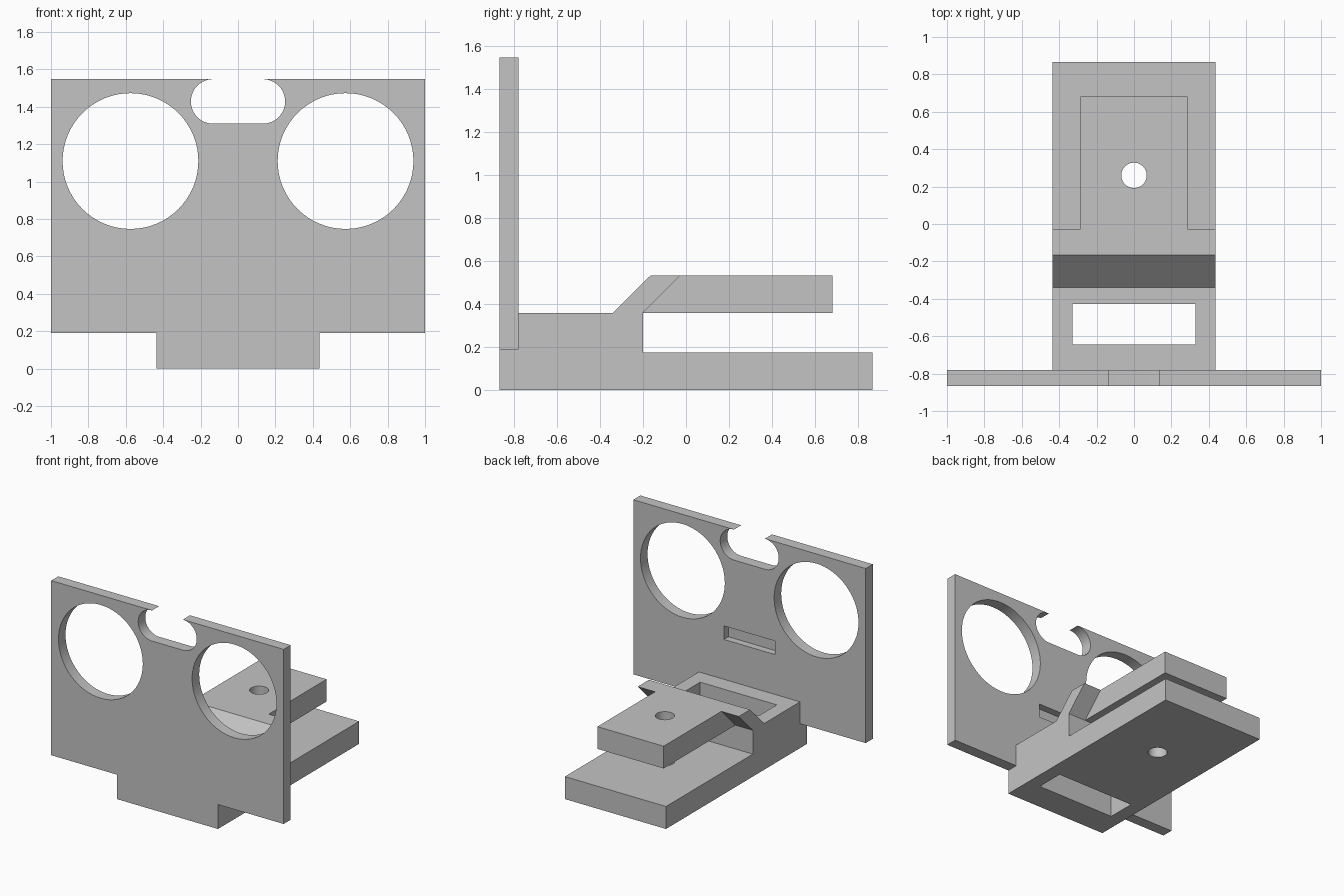
import bpy, bmesh
from math import sin, cos, pi
from mathutils import Vector

cube = bpy.data.objects.get("Cube")
if cube:
    bpy.data.objects.remove(cube, do_unlink=True)

grey = bpy.data.materials.new("plain grey")
grey.use_nodes = True
grey.diffuse_color = (0.55, 0.55, 0.55, 1)
grey.node_tree.nodes["Principled BSDF"].inputs["Base Color"].default_value = grey.diffuse_color


def extrude(name, profile, to_3d, start, end):
    """Solid made by sweeping a closed 2D profile from start to end."""
    bm = bmesh.new()
    face = bm.faces.new([bm.verts.new(to_3d(a, b, start)) for a, b in profile])
    offset = Vector(to_3d(0, 0, end)) - Vector(to_3d(0, 0, start))
    moved = bmesh.ops.extrude_face_region(bm, geom=[face], use_keep_orig=True)["geom"]
    bmesh.ops.translate(bm, vec=offset, verts=[v for v in moved if isinstance(v, bmesh.types.BMVert)])
    bmesh.ops.recalc_face_normals(bm, faces=bm.faces)
    mesh = bpy.data.meshes.new(name)
    bm.to_mesh(mesh)
    bm.free()
    mesh.materials.append(grey)
    obj = bpy.data.objects.new(name, mesh)
    bpy.context.collection.objects.link(obj)
    return obj


def along_x(y, z, x): return (x, y, z)
def along_y(x, z, y): return (x, y, z)
def along_z(x, y, z): return (x, y, z)


def arc(cx, cy, r, a0, a1, n):
    return [(cx + r * cos(a0 + (a1 - a0) * i / n), cy + r * sin(a0 + (a1 - a0) * i / n))
            for i in range(n + 1)]


def circle(cx, cy, r, n=64):
    return arc(cx, cy, r, 0, 2 * pi, n)[:-1]


def rect(a0, a1, b0, b1):
    return [(a0, b0), (a1, b0), (a1, b1), (a0, b1)]


def cut(target, cutter):
    cutter.hide_render = True
    mod = target.modifiers.new("cut", "BOOLEAN")
    mod.operation, mod.solver, mod.object = "DIFFERENCE", "EXACT", cutter
    bpy.context.view_layer.objects.active = target
    bpy.ops.object.modifier_apply(modifier=mod.name)
    bpy.data.objects.remove(cutter, do_unlink=True)


FRONT, PLATE_BACK, BACK = -0.867, -0.78, 0.867
HALF, TOP, TONGUE = 0.435, 1.548, 0.19

# Face plate with bottom tongue and rounded notch open at the top edge
right_half = [(HALF, 0), (HALF, TONGUE), (1, TONGUE), (1, TOP)]
right_half += arc(0.133, TOP - 0.119, 0.119, pi / 2, -pi / 2, 24)
outline = right_half + [(-x, z) for x, z in reversed(right_half)]
plate = extrude("face_plate", outline, along_y, FRONT, PLATE_BACK)
for side in (-1, 1):
    cut(plate, extrude("eye_cutter", circle(side * 0.575, 1.11, 0.363), along_y, -1, -0.6))

# Shallow slot in the rear of the plate
cut(plate, extrude("slot_cutter", rect(-0.22, 0.22, 0.67, 0.775), along_y, PLATE_BACK - 0.055, -0.6))

# Base with raised block and leaning web
side_profile = [(PLATE_BACK, 0), (BACK, 0), (BACK, 0.175), (-0.2, 0.175), (-0.2, 0.36),
                (-0.028, 0.533), (-0.166, 0.533), (-0.34, 0.36), (PLATE_BACK, 0.36)]
base = extrude("base", side_profile, along_x, -HALF, HALF)
cut(base, extrude("window_cutter", rect(-0.33, 0.33, -0.645, -0.427), along_z, -0.2, 0.8))
cut(base, extrude("base_hole_cutter", circle(0, 0.26, 0.068, 40), along_z, -0.2, 0.3))

# Narrower upper arm
arm = extrude("upper_arm", [(-0.2, 0.36), (0.682, 0.36), (0.682, 0.533), (-0.028, 0.533)],
              along_x, -0.285, 0.285)
cut(arm, extrude("arm_hole_cutter", circle(0, 0.26, 0.068, 40), along_z, 0.2, 0.8))

# Smooth round walls, crisp edges
for obj in (plate, base, arm):
    bpy.ops.object.select_all(action="DESELECT")
    obj.select_set(True)
    bpy.context.view_layer.objects.active = obj
    bpy.ops.object.shade_smooth_by_angle(angle=0.5)
